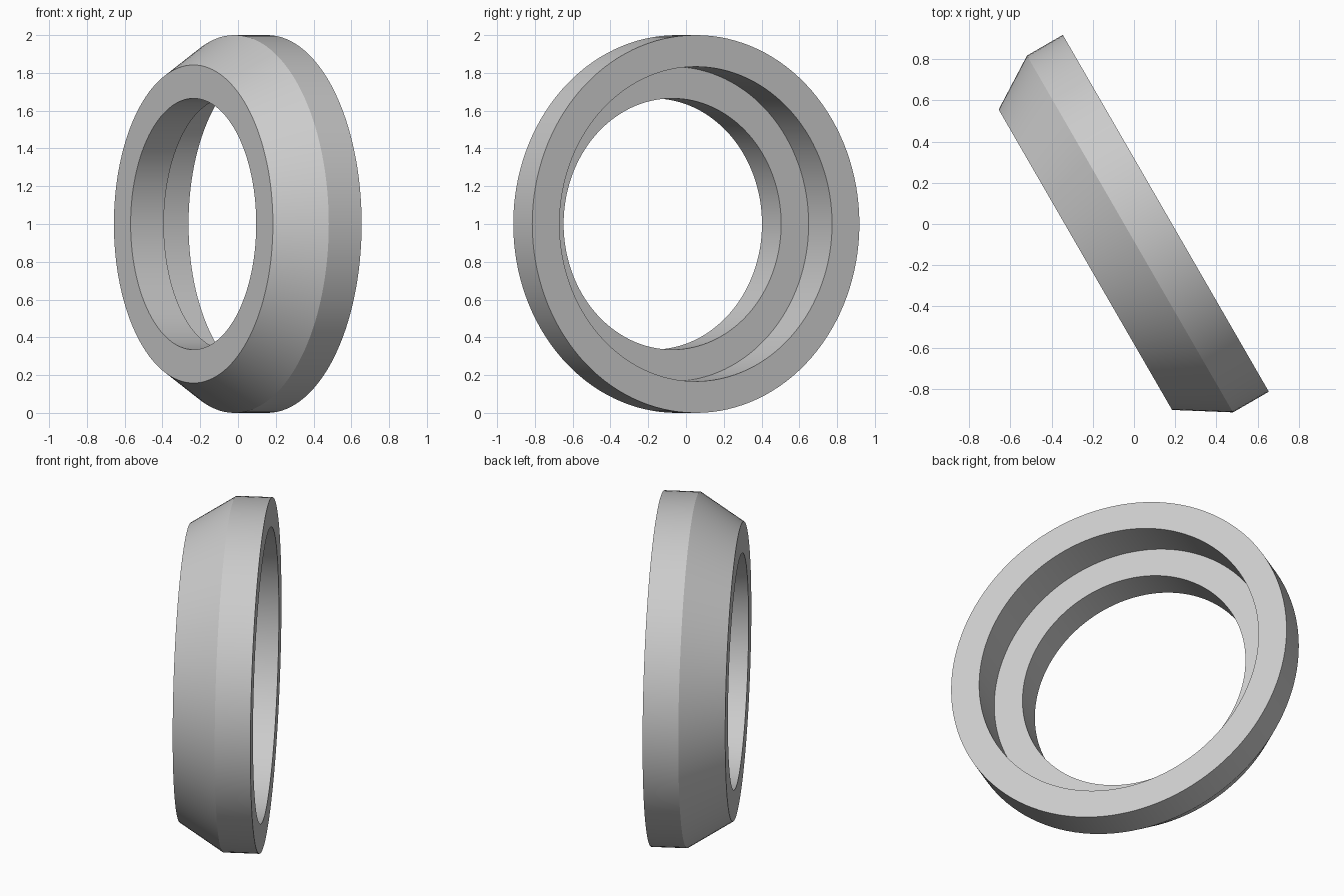
import bpy, bmesh, math
from mathutils import Vector

cube = bpy.data.objects.get("Cube")
if cube:
    bpy.data.objects.remove(cube, do_unlink=True)

SEGMENTS = 128
AXIS = Vector((math.cos(math.radians(30)), 0.5, 0))
CENTRE = Vector((0.016, -0.028, 1))

# Ring cross-section: (distance along the axis, radius)
PROFILE = [
    (0.16, 0.833), (0.16, 1.0),      # wide flat face
    (-0.041, 1.0),                   # straight outer band
    (-0.291, 0.842),                 # tapered outer band
    (-0.291, 0.665),                 # narrow flat face
    (-0.088, 0.665),                 # small bore
    (-0.088, 0.833),                 # inner step
]

# Turn the closed section around the tilted horizontal axis
bm = bmesh.new()
verts = [bm.verts.new(CENTRE + AXIS * a + Vector((0, 0, r))) for a, r in PROFILE]
edges = [bm.edges.new((v, verts[(i + 1) % len(verts)])) for i, v in enumerate(verts)]
bmesh.ops.spin(bm, geom=verts + edges, cent=CENTRE, axis=AXIS,
               angle=math.tau, steps=SEGMENTS, use_merge=False)
bmesh.ops.remove_doubles(bm, verts=bm.verts[:], dist=0.0005)
bmesh.ops.recalc_face_normals(bm, faces=bm.faces[:])

mesh = bpy.data.meshes.new("stepped_ring")
bm.to_mesh(mesh)
bm.free()
ring = bpy.data.objects.new("stepped_ring", mesh)
bpy.context.collection.objects.link(ring)

# Plain grey material
grey = bpy.data.materials.new("light_grey")
grey.use_nodes = True
colour = (0.6, 0.6, 0.6, 1)
grey.diffuse_color = colour
grey.node_tree.nodes["Principled BSDF"].inputs["Base Color"].default_value = colour
mesh.materials.append(grey)

# Smooth bands with crisp rims
bpy.ops.object.select_all(action='DESELECT')
ring.select_set(True)
bpy.context.view_layer.objects.active = ring
bpy.ops.object.shade_smooth_by_angle(angle=math.radians(25))
